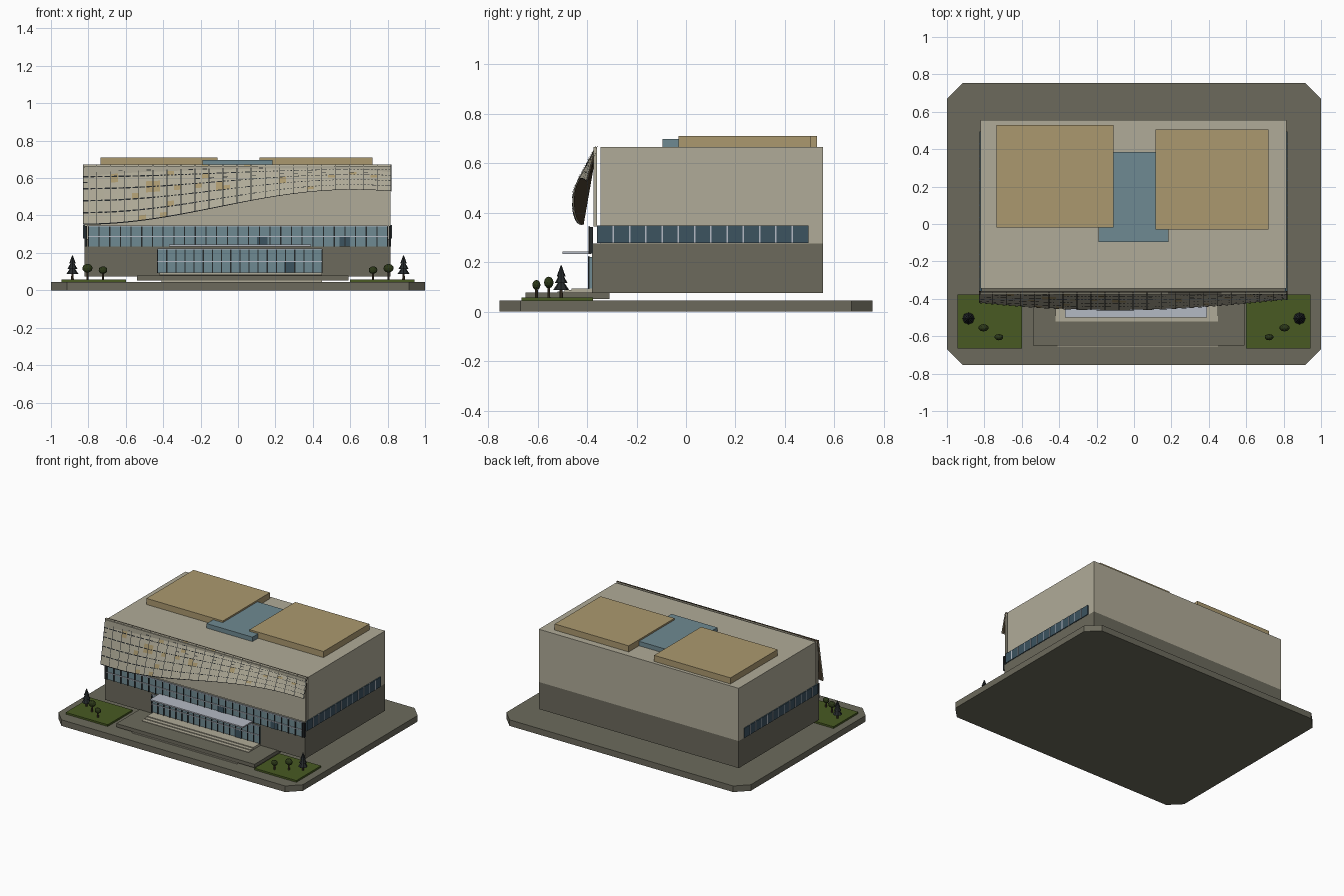
import bpy, bmesh, math, random
from mathutils import Matrix, Vector

if "Cube" in bpy.data.objects:
    bpy.data.objects.remove(bpy.data.objects["Cube"])
random.seed(4)


def material(name, code):
    rgb = [int(code[i:i + 2], 16) / 255 for i in (0, 2, 4)]
    lin = [c / 12.92 if c < 0.04 else ((c + 0.055) / 1.055) ** 2.4 for c in rgb]
    m = bpy.data.materials.new(name)
    m.use_nodes = True
    m.diffuse_color = (*lin, 1)
    m.node_tree.nodes["Principled BSDF"].inputs["Base Color"].default_value = (*lin, 1)
    return m


CONCRETE = material("grey concrete", "6c6a5c")
STONE = material("pale stone", "b0ab98")
TAN = material("tan panel", "ab996f")
GLASS = material("blue glass", "6f8a92")
DARK_GLASS = material("deep blue glass", "3c5360")
FRAME = material("dark frame", "25292b")
PALE = material("pale metal", "b4bac4")
GRASS = material("grass", "485a22")
FOLIAGE = material("dark foliage", "2c3818")
BROWN = material("dark brown", "4a3e2e")


def finish(bm, name, *mats):
    me = bpy.data.meshes.new(name)
    bm.to_mesh(me)
    bm.free()
    for m in mats:
        me.materials.append(m)
    ob = bpy.data.objects.new(name, me)
    bpy.context.collection.objects.link(ob)
    return ob


def add_box(bm, x, y, z):
    lo, hi = Vector((x[0], y[0], z[0])), Vector((x[1], y[1], z[1]))
    mat = Matrix.Translation((lo + hi) / 2) @ Matrix.Diagonal((*(hi - lo), 1))
    bmesh.ops.create_cube(bm, size=1, matrix=mat)


def boxes(name, mat, *specs):
    bm = bmesh.new()
    for s in specs:
        add_box(bm, *s)
    return finish(bm, name, mat)


# Base slab with cut corners
bm = bmesh.new()
W, D, C = 1.0, 0.755, 0.085
outline = []
for sx, sy in ((1, 1), (-1, 1), (-1, -1), (1, -1)):
    pair = [(sx * W, sy * (D - C)), (sx * (W - C), sy * D)]
    outline += pair if sx == sy else pair[::-1]
face = bm.faces.new([bm.verts.new((x, y, 0)) for x, y in outline])
top = bmesh.ops.extrude_face_region(bm, geom=[face])["geom"]
bmesh.ops.translate(bm, vec=(0, 0, 0.045), verts=[v for v in top if isinstance(v, bmesh.types.BMVert)])
bmesh.ops.recalc_face_normals(bm, faces=bm.faces)
finish(bm, "base_slab", CONCRETE)

# Main masses
boxes("lower_storey", CONCRETE, ((-0.82, 0.815), (-0.38, 0.555), (0.075, 0.275)))
boxes("upper_storey", STONE, ((-0.82, 0.815), (-0.345, 0.555), (0.275, 0.665)))
boxes("facade_backing", STONE, ((-0.82, 0.815), (-0.375, -0.36), (0.345, 0.665)))
boxes("roof_block_left", TAN, ((0.115, 0.72), (-0.03, 0.505), (0.66, 0.71)))
boxes("roof_block_right", TAN, ((-0.735, -0.11), (-0.02, 0.53), (0.66, 0.71)))
boxes("roof_skylight", GLASS, ((-0.19, 0.185), (-0.095, 0.385), (0.66, 0.698)))

# Forecourt and entrance steps
boxes("forecourt", CONCRETE, ((-0.54, 0.59), (-0.65, -0.31), (0.052, 0.078)))
boxes("entrance_steps", STONE, *[((-0.42, 0.45), (-0.52 + 0.028 * i, -0.37), (0.076 + 0.006 * i, 0.082 + 0.006 * i))
                                 for i in range(3)])
boxes("front_curb", STONE, ((-0.41, 0.45), (-0.655, -0.64), (0.045, 0.052)))


# Front glazing bands: pane, mullions and rails
def front_band(name, x0, x1, z0, z1, y, n, rail, doors):
    boxes(name + "_glass", GLASS, ((x0, x1), (y, y + 0.01), (z0, z1)))
    step = (x1 - x0) / n
    boxes(name + "_mullions", FRAME, *[((x0 + i * step - 0.003, x0 + i * step + 0.003), (y - 0.006, y), (z0, z1))
                                       for i in range(n + 1)])
    boxes(name + "_rails", PALE, *[((x0, x1), (y - 0.007, y), (z - 0.0025, z + 0.0025)) for z in (rail, z1)])
    boxes(name + "_doors", DARK_GLASS, *[((d - 0.028, d + 0.028), (y - 0.005, y), (z0, rail - 0.003)) for d in doors])


front_band("upper_band", -0.80, 0.80, 0.235, 0.343, -0.388, 28, 0.288, (0.13, 0.57))
front_band("entrance", -0.43, 0.45, 0.092, 0.222, -0.39, 18, 0.155, (0.275,))
boxes("corner_posts", FRAME, *[((x - 0.006, x + 0.006), (-0.39, -0.376), (0.235, 0.343)) for x in (-0.814, 0.812)])
boxes("entrance_canopy", PALE, ((-0.37, 0.39), (-0.50, -0.385), (0.234, 0.244)))

# Side window ribbons with pale mullions
for side, x in (("right", -0.82), ("left", 0.815)):
    boxes("window_ribbon_" + side, DARK_GLASS, ((x - 0.007, x + 0.007), (-0.36, 0.495), (0.277, 0.349)))
    pane = 0.855 / 13
    boxes("ribbon_mullions_" + side, PALE, *[((x - 0.009, x + 0.009), (-0.363 + i * pane, -0.357 + i * pane),
                                              (0.277, 0.349)) for i in range(1, 13)])

# Swept facade screen: straight top edge, wave-shaped and bulging lower edge
X0, X1 = -0.83, 0.82
COLS, ROWS = 22, 5


def screen_point(u, v, out=0.0):
    x = X0 + (X1 - X0) * u
    low = 0.4445 - 0.0935 * math.cos(math.pi * (x - X0) / 1.45)
    depth = 0.037 + 0.058 * math.cos(math.pi / 2 * (x + 0.1) / 0.93)
    return (x, -0.364 - depth * (1 - v) - out, low + (0.672 - low) * v)


def patch(bm, u0, u1, v0, v1, out=0.0, index=0):
    quad = [(u0, v0), (u1, v0), (u1, v1), (u0, v1)]
    f = bm.faces.new([bm.verts.new(screen_point(u, v, out)) for u, v in quad])
    f.material_index = index


bm = bmesh.new()
NU, NV = COLS * 2, ROWS * 2
for i in range(NU):
    for j in range(NV):
        span = (i / NU, (i + 1) / NU, j / NV, (j + 1) / NV)
        patch(bm, *span, index=1 if random.random() < 0.06 else 0)
        patch(bm, *span, out=-0.006, index=2)
bmesh.ops.remove_doubles(bm, verts=bm.verts, dist=0.0002)
finish(bm, "facade_screen", STONE, TAN, BROWN)

# Dark seams and broken slots on the screen
bm = bmesh.new()
for i in range(COLS + 1):
    u = min(max(i / COLS, 0.0015), 0.9985)
    patch(bm, u - 0.0012, u + 0.0012, 0, 1, 0.003)
for i in range(NU):
    u, du = i / NU, 1 / NU
    patch(bm, u, u + du, 0, 0.018, 0.003)
    for j in range(1, ROWS):
        v = j / ROWS
        if i < 10 or random.random() < 0.3:
            patch(bm, u + du * 0.1, u + du * 0.85, v - 0.011, v + 0.011, 0.0035)
        else:
            for k in (0.1, 0.6):
                patch(bm, u + du * k, u + du * (k + 0.25), v - 0.011, v + 0.011, 0.0035)
    if random.random() < 0.4:
        v = 0.9 if i % 2 else 0.7
        patch(bm, u + du * 0.1, u + du * 0.7, v - 0.01, v + 0.01, 0.0035)
finish(bm, "screen_seams", FRAME)


def add_cone(bm, x, y, z0, z1, r0, r1, sides=8):
    bmesh.ops.create_cone(bm, cap_ends=True, segments=sides, radius1=r0, radius2=r1, depth=z1 - z0,
                          matrix=Matrix.Translation((x, y, (z0 + z1) / 2)))


# Lawns, conifers and round trees on both sides
for side, s in (("right", -1), ("left", 1)):
    boxes("lawn_" + side, GRASS, (sorted((s * 0.6, s * 0.943)), (-0.665, -0.377), (0.045, 0.058)))
    crowns, trunks = bmesh.new(), bmesh.new()
    x, y = s * 0.885, -0.505
    add_cone(trunks, x, y, 0.055, 0.1, 0.007, 0.006)
    for z, r in ((0.088, 0.032), (0.115, 0.026), (0.142, 0.018)):
        add_cone(crowns, x, y, z, z + 0.045, r, 0.002)
    finish(crowns, "conifer_" + side, FRAME)
    bushes = bmesh.new()
    for x, y, z, r in ((0.805, -0.555, 0.118, 0.028), (0.722, -0.605, 0.108, 0.024)):
        add_cone(trunks, s * x, y, 0.055, z, 0.006, 0.005)
        bmesh.ops.create_icosphere(bushes, subdivisions=2, radius=r, matrix=Matrix.Translation((s * x, y, z))
                                   @ Matrix.Diagonal((1, 0.7, 0.85, 1)))
    finish(bushes, "round_trees_" + side, FOLIAGE)
    finish(trunks, "trunks_" + side, BROWN)
